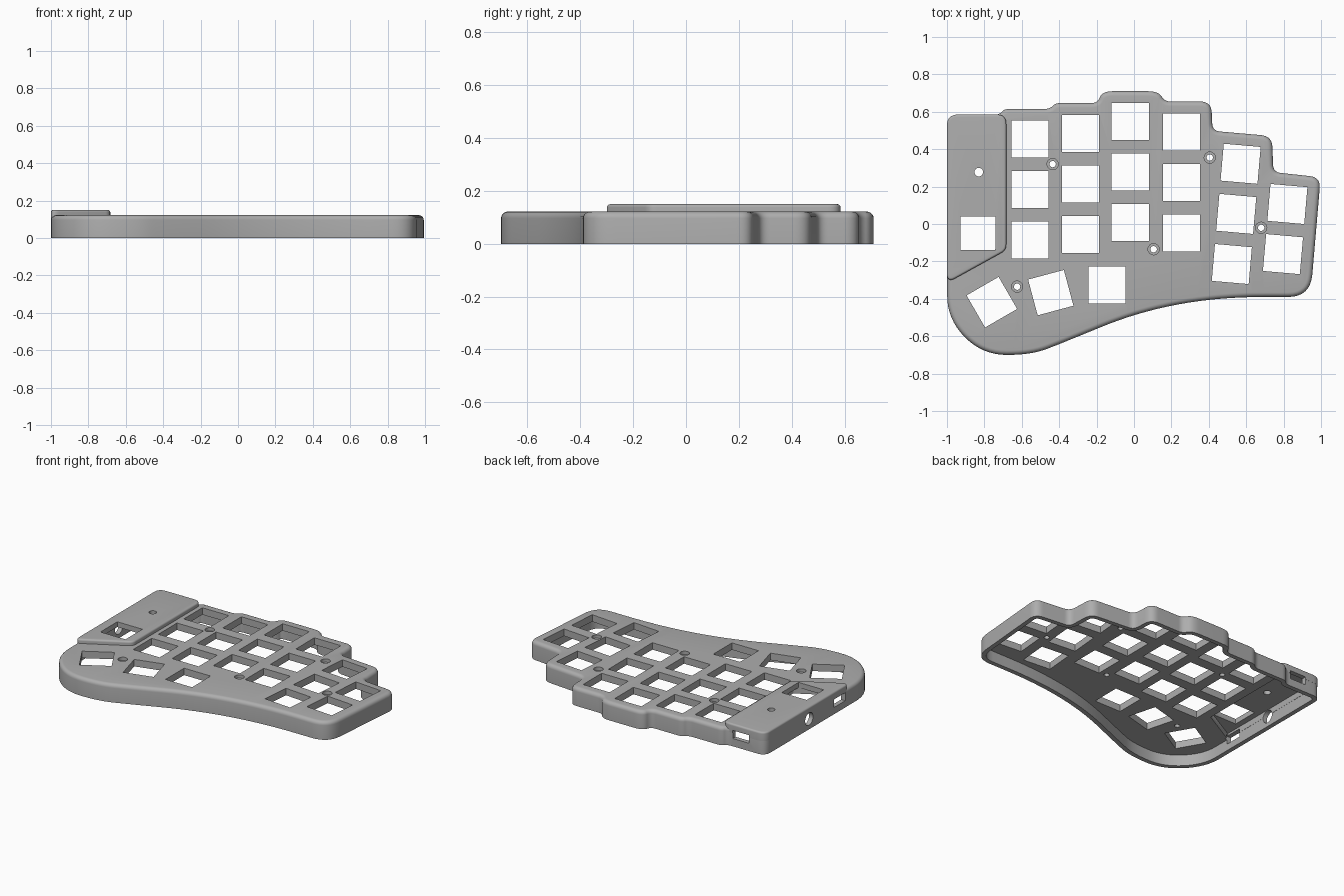
import bpy, bmesh, math
from mathutils import Vector, Matrix

if "Cube" in bpy.data.objects:
    bpy.data.objects.remove(bpy.data.objects["Cube"], do_unlink=True)

grey = bpy.data.materials.new("matte_grey")
grey.use_nodes = True
grey.diffuse_color = (0.42, 0.42, 0.42, 1)
grey.node_tree.nodes["Principled BSDF"].inputs["Base Color"].default_value = (0.42, 0.42, 0.42, 1)


def rounded(corners, steps=8):
    """Round each (x, y, radius) corner; radii are limited to half an edge."""
    out = []
    for i, (x, y, r) in enumerate(corners):
        p = Vector((x, y))
        ends = []
        for q in (corners[i - 1], corners[(i + 1) % len(corners)]):
            d = Vector(q[:2]) - p
            ends.append(p + d.normalized() * min(r, d.length / 2))
        for k in range(steps + 1):
            t = k / steps
            v = ends[0] * (1 - t) ** 2 + p * 2 * t * (1 - t) + ends[1] * t * t
            if not out or (v - out[-1]).length > 1e-4:
                out.append(v)
    return out


def inset(path, dist):
    """Move a clockwise path inwards by dist."""
    def inward(a, b):
        d = (b - a).normalized()
        return Vector((d.y, -d.x))
    res = []
    for i, p in enumerate(path):
        n1 = inward(path[i - 1], p)
        n2 = inward(p, path[(i + 1) % len(path)])
        res.append(p + (n1 + n2) * dist / (1 + n1.dot(n2)))
    return res


def loft(bm, rings):
    """Closed solid through rings of (points, z)."""
    loops = [[bm.verts.new((p.x, p.y, z)) for p in pts] for pts, z in rings]
    for a, b in zip(loops, loops[1:]):
        for i in range(len(a)):
            bm.faces.new((a[i - 1], a[i], b[i], b[i - 1]))
    bm.faces.new(loops[0])
    bm.faces.new(loops[-1])


def filleted(path, top, fillet):
    """Rings that round the wall over into the top face."""
    angles = [k / 5 * math.pi / 2 for k in range(6)]
    return [(inset(path, fillet * (1 - math.cos(a))), top - fillet * (1 - math.sin(a)))
            for a in angles]


def make(name, bm):
    bmesh.ops.recalc_face_normals(bm, faces=bm.faces)
    mesh = bpy.data.meshes.new(name)
    bm.to_mesh(mesh)
    bm.free()
    mesh.materials.append(grey)
    obj = bpy.data.objects.new(name, mesh)
    bpy.context.collection.objects.link(obj)
    return obj


def lofted(name, rings):
    bm = bmesh.new()
    loft(bm, rings)
    return make(name, bm)


def carve(targets, tool):
    """Subtract the tool from every target, then drop it."""
    tool.hide_render = True
    for target in targets:
        mod = target.modifiers.new("carve", "BOOLEAN")
        mod.operation = "DIFFERENCE"
        mod.solver = "EXACT"
        mod.use_self = True
        mod.object = tool
        bpy.context.view_layer.objects.active = target
        bpy.ops.object.modifier_apply(modifier=mod.name)
    bpy.data.objects.remove(tool, do_unlink=True)


# Case outline, clockwise: stepped back, right side, flowing front, thumb end
outline = rounded([
    (-.999, .584, .06), (-.72, .584, .03), (-.695, .615, .03), (-.45, .615, .03),
    (-.42, .647, .03), (-.195, .647, .03), (-.17, .71, .06), (.13, .71, .06),
    (.165, .655, .03), (.413, .655, .06), (.42, .498, .04), (.738, .47, .06),
    (.745, .277, .04), (.998, .25, .06), (.943, -.39, .12), (.45, -.39, 1),
    (.02, -.47, 1), (-.38, -.635, 1), (-.55, -.70, 1), (-.81, -.70, 1),
    (-.999, -.51, 1), (-.999, -.25, 1)])
inner = inset(outline, .03)
case = lofted("keyboard_case",
              [(inner, .075), (inner, 0), (outline, 0)] + filleted(outline, .122, .025))

# Raised controller cover, set into the case top
cover_path = rounded([(-1, .585, .06), (-.683, .585, .05),
                      (-.683, -.14, .03), (-1, -.315, .05)])
cover = lofted("controller_cover", [(cover_path, .09)] + filleted(cover_path, .15, .012))
parts = [case, cover]

# Controller bay beneath the cover
bay = rounded([(-.968, .553, .01), (-.714, .553, .01),
               (-.714, -.122, .01), (-.968, -.262, .01)])
carve(parts, lofted("controller_bay", [(bay, .05), (bay, .115)]))

# Cutters for every opening
cut = bmesh.new()


def box(x, y, z, sx, sy, sz, angle=0):
    m = (Matrix.Translation((x, y, z)) @ Matrix.Rotation(math.radians(angle), 4, "Z")
         @ Matrix.Diagonal((sx, sy, sz, 1)))
    bmesh.ops.create_cube(cut, size=1, matrix=m)


def circle(x, y, r, n=24):
    return [Vector((x + r * math.cos(i * math.tau / n), y - r * math.sin(i * math.tau / n)))
            for i in range(n)]


# Switch openings: three-key columns, tilted outer columns, thumb fan
pitch = 0.27
keys = [(x, top - pitch * row, 0)
        for x, top in ((-.555, .455), (-.285, .485), (-.02, .547), (.255, .492))
        for row in range(3)]
for x, top, count in ((.57, .322, 3), (.82, .107, 2)):
    keys += [(x - .0235 * row, top - .268 * row, -5) for row in range(count)]
keys += [(-.145, -.325, 0), (-.445, -.367, 15), (-.76, -.418, 30)]
for x, y, angle in keys:
    box(x, y, .12, .198, .198, .2, angle)
box(-.835, -.05, .15, .187, .18, .1)

# Counterbored screw holes and the reset hole
for x, y in ((-.435, .32), (.405, .355), (.105, -.135), (.68, -.02), (-.625, -.335)):
    loft(cut, [(circle(x, y, .017), .02), (circle(x, y, .017), .1),
               (circle(x, y, .03), .1), (circle(x, y, .03), .2)])
loft(cut, [(circle(-.83, .277, .023), .09), (circle(-.83, .277, .023), .2)])

# Ports in the back and outer side walls
box(-.818, .585, .08, .12, .1, .055)
box(-1, -.21, .073, .1, .12, .055)
bmesh.ops.create_cone(cut, cap_ends=True, segments=32, radius1=.042, radius2=.042, depth=.1,
                      matrix=Matrix.Translation((-1, .115, .07))
                      @ Matrix.Rotation(math.pi / 2, 4, "Y"))
carve(parts, make("openings", cut))

# Smooth the rounded walls and fillets, keeping cut edges crisp
for part in parts:
    part.select_set(True)
bpy.context.view_layer.objects.active = case
bpy.ops.object.shade_smooth_by_angle(angle=math.radians(30))
